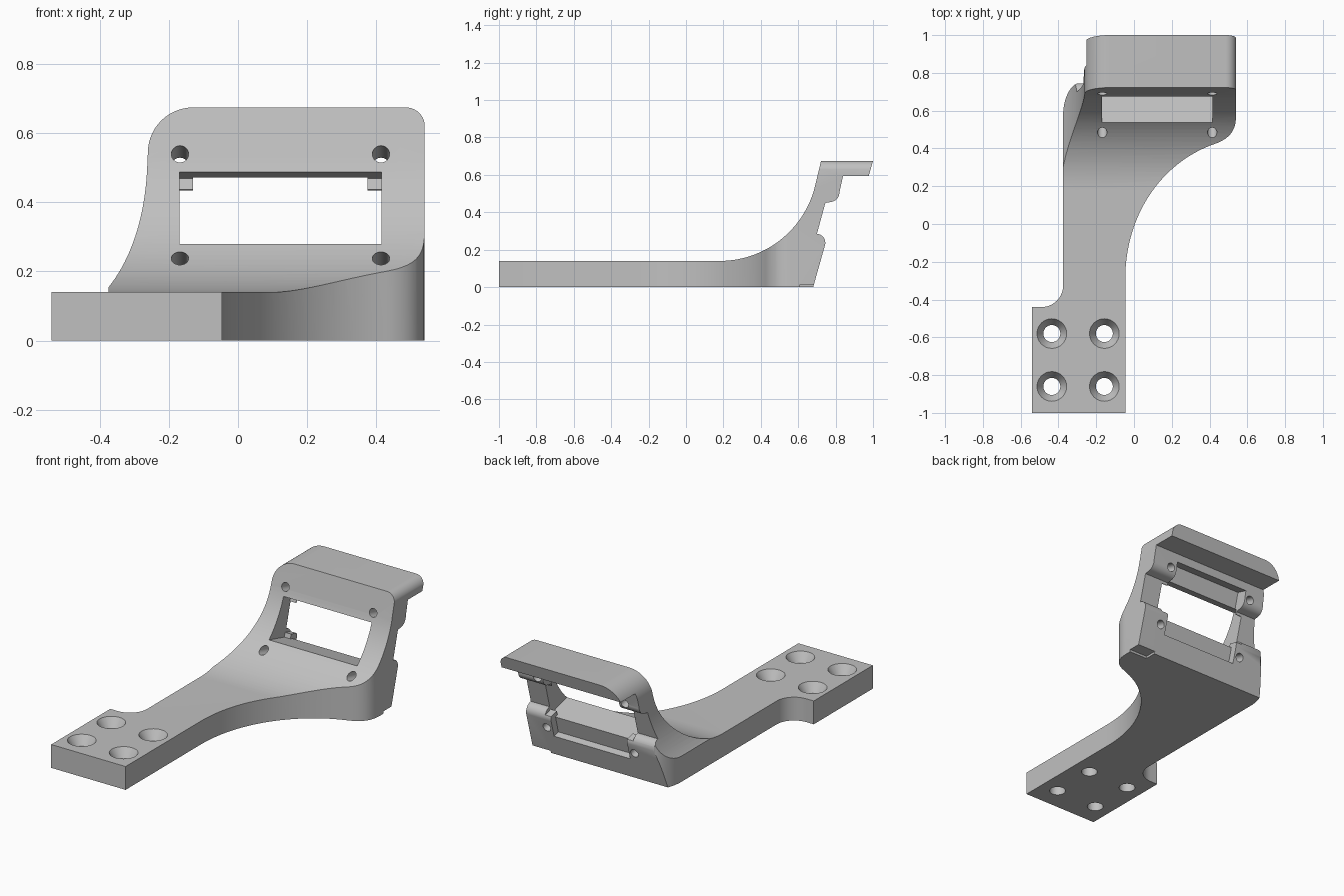
import bpy, bmesh, math
from mathutils import Vector, Matrix
from mathutils.geometry import interpolate_bezier

if "Cube" in bpy.data.objects:
    bpy.data.objects.remove(bpy.data.objects["Cube"], do_unlink=True)

TILT = math.radians(15)
# frame of the tilted back face: local y points out of the back, local z runs up it
BACK = Matrix.Translation((0, 0.68, 0)) @ Matrix.Rotation(-TILT, 4, 'X')

grey = bpy.data.materials.new("plain_grey")
grey.use_nodes = True
grey.diffuse_color = (0.53, 0.53, 0.53, 1)
grey.node_tree.nodes["Principled BSDF"].inputs["Base Color"].default_value = grey.diffuse_color


def add_object(name, bm):
    bmesh.ops.recalc_face_normals(bm, faces=bm.faces)
    mesh = bpy.data.meshes.new(name)
    bm.to_mesh(mesh)
    bm.free()
    obj = bpy.data.objects.new(name, mesh)
    bpy.context.collection.objects.link(obj)
    mesh.materials.append(grey)
    return obj


def curve(a, b, c, d, n=16):
    return [(p.x, p.y) for p in interpolate_bezier(Vector(a), Vector(b), Vector(c), Vector(d), n)]


def arc(cx, cy, r, start, end, n=10):
    angles = [math.radians(start + (end - start) * i / n) for i in range(n + 1)]
    return [(cx + r * math.cos(t), cy + r * math.sin(t)) for t in angles]


def prism(name, outline, place, low, high):
    """Extrude a 2D outline; place(u, v, depth) gives the 3D point."""
    bm = bmesh.new()
    verts = [bm.verts.new(place(u, v, low)) for u, v in outline]
    face = bm.faces.new(verts)
    moved = bmesh.ops.extrude_face_region(bm, geom=[face])["geom"]
    shift = Vector(place(0, 0, high)) - Vector(place(0, 0, low))
    bmesh.ops.translate(bm, vec=shift, verts=[g for g in moved if isinstance(g, bmesh.types.BMVert)])
    return add_object(name, bm)


def box(name, x, y, z, matrix=Matrix()):
    return prism(name, [(x[0], y[0]), (x[1], y[0]), (x[1], y[1]), (x[0], y[1])],
                 lambda u, v, d: matrix @ Vector((u, v, d)), z[0], z[1])


def cone(name, r1, r2, depth, matrix):
    bm = bmesh.new()
    bmesh.ops.create_cone(bm, cap_ends=True, segments=32, radius1=r1, radius2=r2,
                          depth=depth, matrix=matrix)
    return add_object(name, bm)


def combine(target, tool, operation):
    mod = target.modifiers.new("combine", 'BOOLEAN')
    mod.operation, mod.solver, mod.object = operation, 'EXACT', tool
    bpy.context.view_layer.update()
    evaluated = target.evaluated_get(bpy.context.evaluated_depsgraph_get())
    mesh = bpy.data.meshes.new_from_object(evaluated)
    target.modifiers.clear()
    target.data = mesh
    bpy.data.objects.remove(tool, do_unlink=True)


# side profile: flat arm, swept-up face, top shelf and notched back
side = [(-1, 0), (-1, 0.14)]
side += arc(0.18, 0.665, 0.525, -90, -15, 28)
side += [(0.722, 0.675), (1, 0.675), (0.977, 0.595), (0.84, 0.595), (0.82, 0.505)]
side += arc(0.77, 0.505, 0.05, -10, -80, 8)
side += [(0.745, 0.45), (0.70, 0.285)]
side += arc(0.697, 0.237, 0.048, 75, -12, 8)
side += [(0.68, 0)]
bracket = prism("bracket", side, lambda u, v, d: (d, u, v), -0.7, 0.7)

# plan outline: foot plate, narrow arm, flared head
plan = [(-0.54, -1), (-0.046, -1)]
plan += curve((-0.046, -0.3), (-0.05, 0.05), (0.15, 0.33), (0.43, 0.425), 28)
plan += curve((0.43, 0.425), (0.50, 0.45), (0.54, 0.49), (0.54, 0.57))[1:]
plan += [(0.54, 1.1), (-0.27, 1.1), (-0.27, 0.75)]
plan += curve((-0.30, 0.745), (-0.34, 0.73), (-0.375, 0.66), (-0.375, 0.58))
plan += arc(-0.49, -0.325, 0.115, 0, -90)
plan += [(-0.54, -0.44)]
combine(bracket, prism("plan_tool", plan, lambda u, v, d: (u, v, d), -0.2, 1), 'INTERSECT')

# front outline: rounded frame with a concave left flank
front = [(-0.7, -0.1), (0.7, -0.1), (0.7, 0.142), (0.541, 0.142)]
front += arc(0.486, 0.62, 0.055, 0, 90) + arc(-0.13, 0.544, 0.131, 90, 180, 14)
front += curve((-0.263, 0.5), (-0.268, 0.38), (-0.30, 0.24), (-0.385, 0.142))
front += [(-0.7, 0.142)]
combine(bracket, prism("front_tool", front, lambda u, v, d: (u, d, v), -1.5, 1.5), 'INTERSECT')

# window and the recesses between the corner bosses
cutters = [
    box("upper_recess", (-0.13, 0.375), (-0.07, 0.2), (0.42, 0.57), BACK),
    box("lower_recess", (-0.13, 0.375), (-0.04, 0.2), (0.13, 0.30), BACK),
    box("end_notch", (0.42, 0.6), (0.61, 0.72), (-0.02, 0.014)),
]
window = box("window", (-0.17, 0.415), (-0.5, -0.06), (0.233, 0.47), BACK)
window_back = box("window_back", (-0.13, 0.375), (-0.08, 0.3), (0.233, 0.47), BACK)
side_gap = box("side_gap", (-0.17, 0.415), (-0.08, 0.3), (0.26, 0.436), BACK)
cutters += [window, window_back, side_gap]

# screw holes square to the tilted face
for x in (-0.168, 0.414):
    for w in (0.179, 0.524):
        place = BACK @ Matrix.Translation((x, -0.1, w)) @ Matrix.Rotation(math.pi / 2, 4, 'X')
        cutters.append(cone("screw_hole", 0.025, 0.025, 0.8, place))

# countersunk holes in the foot plate
for x in (-0.435, -0.157):
    for y in (-0.86, -0.58):
        cutters.append(cone("bolt_hole", 0.045, 0.045, 0.5, Matrix.Translation((x, y, 0))))
        cutters.append(cone("countersink", 0.045, 0.083, 0.06, Matrix.Translation((x, y, 0.117))))

for cutter in cutters:
    combine(bracket, cutter, 'DIFFERENCE')

bracket.data.materials.clear()
bracket.data.materials.append(grey)
bpy.ops.object.select_all(action='DESELECT')
bracket.select_set(True)
bpy.context.view_layer.objects.active = bracket
bpy.ops.object.shade_smooth_by_angle(angle=math.radians(30))
